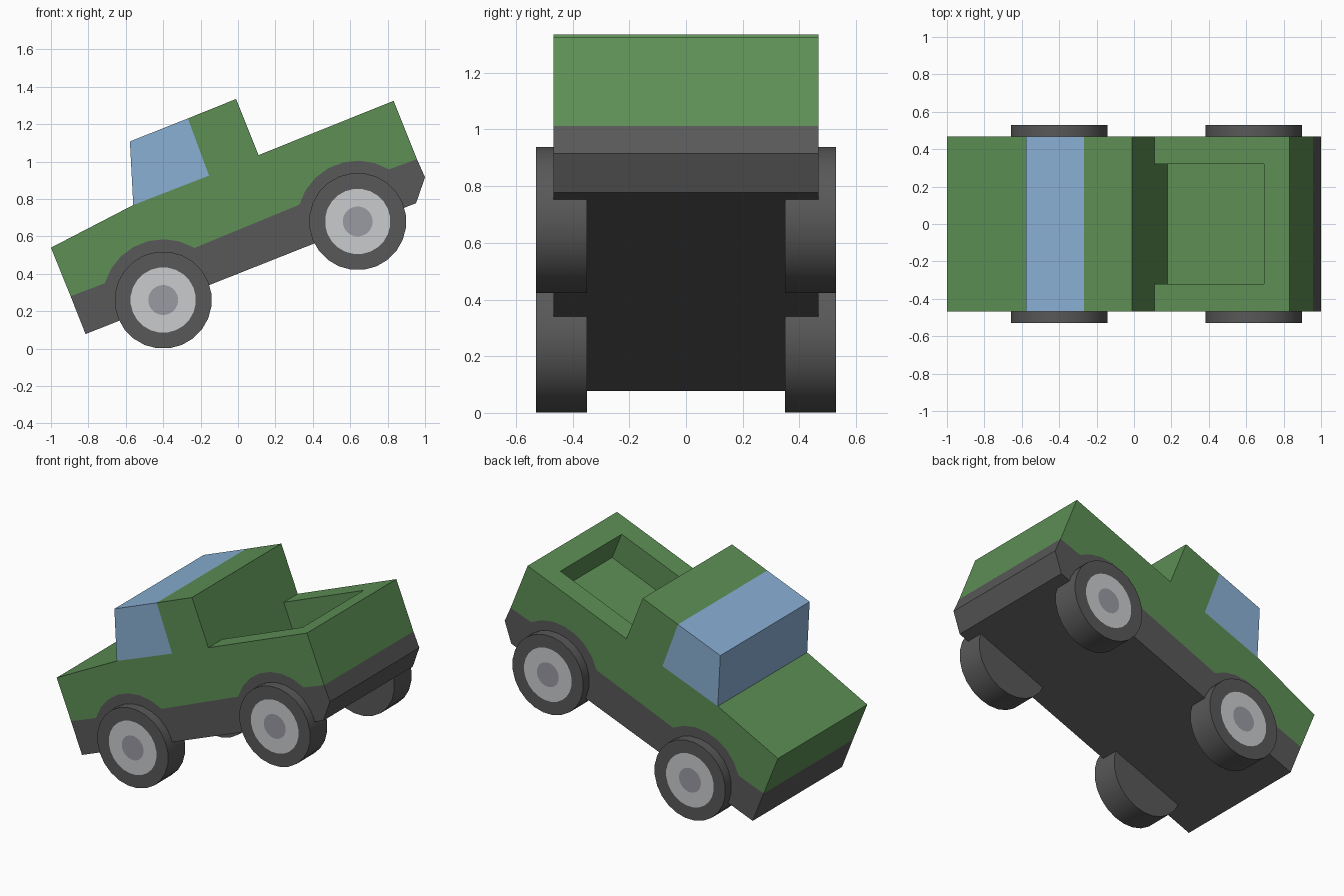
import bpy, bmesh
from math import sin, cos, pi, radians

cube = bpy.data.objects.get("Cube")
if cube:
    bpy.data.objects.remove(cube, do_unlink=True)


def material(name, rgb):
    mat = bpy.data.materials.new(name)
    mat.use_nodes = True
    mat.diffuse_color = (*rgb, 1)
    mat.node_tree.nodes["Principled BSDF"].inputs["Base Color"].default_value = (*rgb, 1)
    return mat


GREEN = material("green_paint", (0.109, 0.275, 0.091))
GREY = material("dark_grey", (0.1, 0.098, 0.1))
GLASS = material("blue_glass", (0.25, 0.434, 0.658))
RIM = material("light_grey_rim", (0.59, 0.6, 0.615))
CAP = material("mid_grey_cap", (0.32, 0.32, 0.365))


def finish(bm, name, mats):
    bmesh.ops.recalc_face_normals(bm, faces=bm.faces)
    mesh = bpy.data.meshes.new(name)
    bm.to_mesh(mesh)
    bm.free()
    for mat in mats:
        mesh.materials.append(mat)
    obj = bpy.data.objects.new(name, mesh)
    bpy.context.collection.objects.link(obj)
    return obj


# Wheel centres, the whole car leans nose down
AXLES = {"front": (-0.40, 0.26), "rear": (0.64, 0.68)}
HALF, BED_HALF = 0.467, 0.32


def arch(centre):
    """Wheel arch outline, from nose side to tail side."""
    angles = [radians(164 - 105 * i / 7) for i in range(8)]
    return [(centre[0] + 0.325 * cos(a), centre[1] + 0.325 * sin(a)) for a in angles]


# Side outline, split into colour regions that share edges
nose_split, tail_split = (-0.895, 0.28), (0.957, 1.013)
waist = [nose_split, *arch(AXLES["front"]), *arch(AXLES["rear"]), tail_split]
glass_base, glass_top = (-0.56, 0.768), (-0.578, 1.108)
door_top, door_base = (-0.268, 1.231), (-0.155, 0.925)
bed_front, bed_rear = (0.11, 1.035), (0.695, 1.27)
floor_front, floor_rear = (0.18, 0.862), (0.765, 1.097)

regions = [
    [*waist, (0.832, 1.325), bed_rear, bed_front, (-0.01, 1.335),
     door_top, door_base, glass_base, (-1.0, 0.54)],
    [*waist, (1.0, 0.916), (0.952, 0.778), (-0.815, 0.078)],
    [glass_base, glass_top, door_top, door_base],
]

# Body shell
bm = bmesh.new()
cache = {}


def vert(point, y):
    key = (point, y)
    if key not in cache:
        cache[key] = bm.verts.new((point[0], y, point[1]))
    return cache[key]


def strip(a, b, y0, y1, index):
    face = bm.faces.new([vert(a, y0), vert(b, y0), vert(b, y1), vert(a, y1)])
    face.material_index = index


def edges_of(loop):
    return list(zip(loop, loop[1:] + loop[:1]))


uses = {}
for loop in regions:
    for edge in edges_of(loop):
        uses[frozenset(edge)] = uses.get(frozenset(edge), 0) + 1

for index, loop in enumerate(regions):
    for y in (-HALF, HALF):
        bm.faces.new([vert(p, y) for p in loop]).material_index = index
    for a, b in edges_of(loop):
        if uses[frozenset((a, b))] > 1:
            continue
        strip(a, b, -HALF, -BED_HALF, index)
        strip(a, b, BED_HALF, HALF, index)
        if {a, b} != {bed_front, bed_rear}:
            strip(a, b, -BED_HALF, BED_HALF, index)

# Open cargo bed
bed = [bed_front, floor_front, floor_rear, bed_rear]
for a, b in zip(bed, bed[1:]):
    strip(a, b, -BED_HALF, BED_HALF, 0)
for y in (-BED_HALF, BED_HALF):
    bm.faces.new([vert(p, y) for p in bed])

finish(bm, "truck_body", [GREEN, GREY, GLASS])


# Wheels: tyre with flush rim and cap rings on the outer face
def wheel(name, centre, side, sides=24):
    bm = bmesh.new()

    def ring(radius, y):
        return [bm.verts.new((centre[0] + radius * cos(2 * pi * (i + 0.5) / sides), side * y,
                              centre[1] + radius * sin(2 * pi * (i + 0.5) / sides)))
                for i in range(sides)]

    rings = [ring(0.26, 0.35), ring(0.26, 0.53), ring(0.175, 0.53), ring(0.08, 0.53)]
    for index, (r0, r1) in enumerate(zip(rings, rings[1:])):
        for i in range(sides):
            j = (i + 1) % sides
            face = bm.faces.new([r0[i], r0[j], r1[j], r1[i]])
            face.material_index = max(0, index - 1)
    bm.faces.new(rings[0])
    bm.faces.new(rings[-1]).material_index = 2
    obj = finish(bm, name, [GREY, RIM, CAP])
    bpy.ops.object.select_all(action="DESELECT")
    obj.select_set(True)
    bpy.context.view_layer.objects.active = obj
    bpy.ops.object.shade_smooth_by_angle(angle=radians(35))


for end, centre in AXLES.items():
    for side, label in ((1, "back"), (-1, "near")):
        wheel(f"{end}_{label}_wheel", centre, side)
